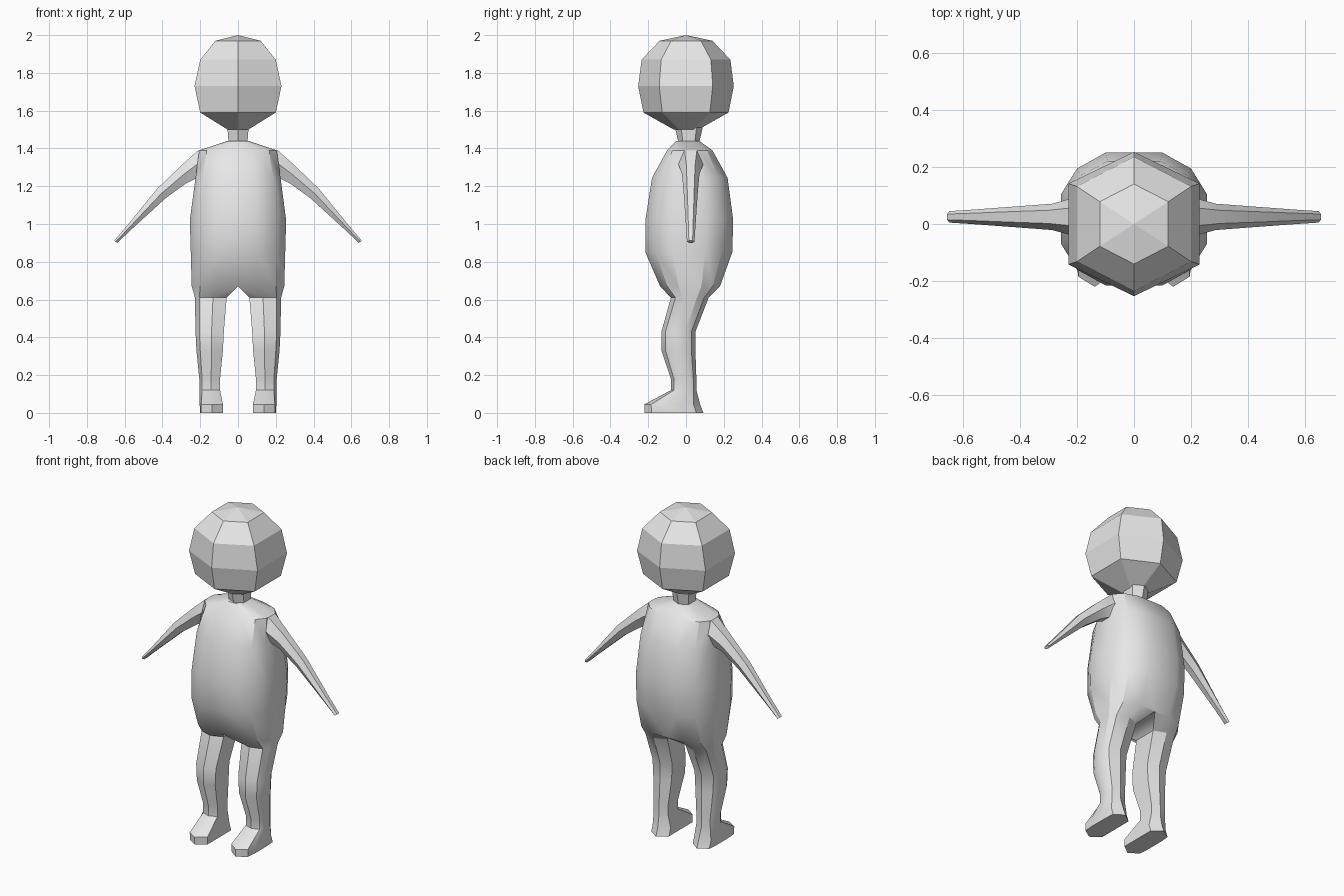
import bpy
import bmesh
import math

default_cube = bpy.data.objects.get("Cube")
if default_cube:
    bpy.data.objects.remove(default_cube, do_unlink=True)

grey = bpy.data.materials.new("plain grey")
grey.use_nodes = True
colour = (0.8, 0.8, 0.8, 1)
grey.diffuse_color = colour
grey.node_tree.nodes["Principled BSDF"].inputs["Base Color"].default_value = colour


def loft(name, rings, open_above=None, smooth_angle=None, mirrored=False):
    """Skin a stack of rings; spans starting above open_above stay unclosed."""
    bm = bmesh.new()
    loops = [[bm.verts.new(point) for point in ring] for ring in rings]
    count = len(loops[0])
    for upper, lower in zip(loops, loops[1:]):
        is_open = open_above is not None and upper[0].co.z > open_above
        for i in range(count - 1 if is_open else count):
            j = (i + 1) % count
            bm.faces.new((upper[i], upper[j], lower[j], lower[i]))
    bm.faces.new(loops[0])
    bm.faces.new(loops[-1])
    bmesh.ops.remove_doubles(bm, verts=bm.verts[:], dist=0.0005)
    bmesh.ops.recalc_face_normals(bm, faces=bm.faces[:])
    mesh = bpy.data.meshes.new(name)
    bm.to_mesh(mesh)
    bm.free()
    mesh.materials.append(grey)
    obj = bpy.data.objects.new(name, mesh)
    bpy.context.collection.objects.link(obj)
    if smooth_angle:
        bpy.ops.object.select_all(action='DESELECT')
        obj.select_set(True)
        bpy.context.view_layer.objects.active = obj
        bpy.ops.object.shade_smooth_by_angle(angle=math.radians(smooth_angle))
    if mirrored:
        obj.modifiers.new("Mirror", 'MIRROR')
    return obj


def hexagon(z, half_width, half_depth, y=0):
    """Six-sided ring with one corner at the front and one at the back."""
    side = half_depth * 0.56
    w, d = half_width, half_depth
    return [(0, y - d, z), (w, y - side, z), (w, y + side, z),
            (0, y + d, z), (-w, y + side, z), (-w, y - side, z)]


def half_body_ring(z, inner, crease, outer, front, back):
    """Eight points from the inner front edge round the side to the back."""
    depth = back - front
    middle = (inner + crease) / 2
    inset = depth * 0.14 if inner > 0 else 0
    corner, side = depth * 0.12, depth * 0.31
    front_half = [(inner, inset), (middle, 0), (crease, corner), (outer, side)]
    return ([(x, front + dy, z) for x, dy in front_half]
            + [(x, back - dy, z) for x, dy in reversed(front_half)])


def arm_ring(top, bottom, half_width, y=0.025):
    """Six-sided ring between a top and a bottom edge."""
    def point(side, t):
        x = top[0] + (bottom[0] - top[0]) * t
        z = top[1] + (bottom[1] - top[1]) * t
        return (x, y + side * half_width, z)
    section = [(-0.5, 0), (0.5, 0), (1, 0.5), (0.5, 1), (-0.5, 1), (-1, 0.5)]
    return [point(side, t) for side, t in section]


# Faceted head: height, half width, half depth
head_profile = [(2.0, 0, 0), (1.97, 0.12, 0.14), (1.87, 0.2, 0.235),
                (1.73, 0.23, 0.253), (1.59, 0.2, 0.225), (1.5, 0.055, 0.065)]
loft("head", [hexagon(*row) for row in head_profile])

# Neck
loft("neck", [hexagon(1.51, 0.056, 0.073, 0.015),
              hexagon(1.43, 0.05, 0.055, 0.015)])

# Torso, legs and feet: height, inner x, crease x, outer x, front y, back y
crotch = 0.67
body_rows = [
    (1.44, 0, 0.05, 0.055, -0.05, 0.07),
    (1.39, 0, 0.165, 0.205, -0.1, 0.14),
    (1.245, 0, 0.185, 0.225, -0.18, 0.22),
    (1.02, 0, 0.2, 0.255, -0.215, 0.25),
    (0.85, 0, 0.2, 0.25, -0.215, 0.245),
    (crotch, 0, 0.2, 0.245, -0.137, 0.18),
    (0.61, 0.06, 0.205, 0.228, -0.08, 0.12),
    (0.43, 0.075, 0.205, 0.225, -0.13, 0.05),
    (0.33, 0.08, 0.2, 0.22, -0.13, 0.05),
    (0.18, 0.095, 0.19, 0.205, -0.08, 0.055),
    (0.12, 0.095, 0.19, 0.205, -0.08, 0.055),
    (0.045, 0.08, 0.195, 0.203, -0.22, 0.075),
    (0, 0.08, 0.195, 0.2, -0.22, 0.092),
]
loft("body_and_legs", [half_body_ring(*row) for row in body_rows],
     open_above=crotch + 0.01, smooth_angle=32, mirrored=True)

# Arms tapering to the hands
arm_rows = [
    ((0.165, 1.39), (0.19, 1.24), 0.075),
    ((0.21, 1.39), (0.225, 1.24), 0.065),
    ((0.3, 1.31), (0.275, 1.215), 0.046),
    ((0.43, 1.185), (0.385, 1.135), 0.037),
    ((0.58, 1.0), (0.56, 0.975), 0.025),
    ((0.655, 0.912), (0.64, 0.9), 0.02),
]
loft("arms", [arm_ring(*row) for row in arm_rows], smooth_angle=40, mirrored=True)
